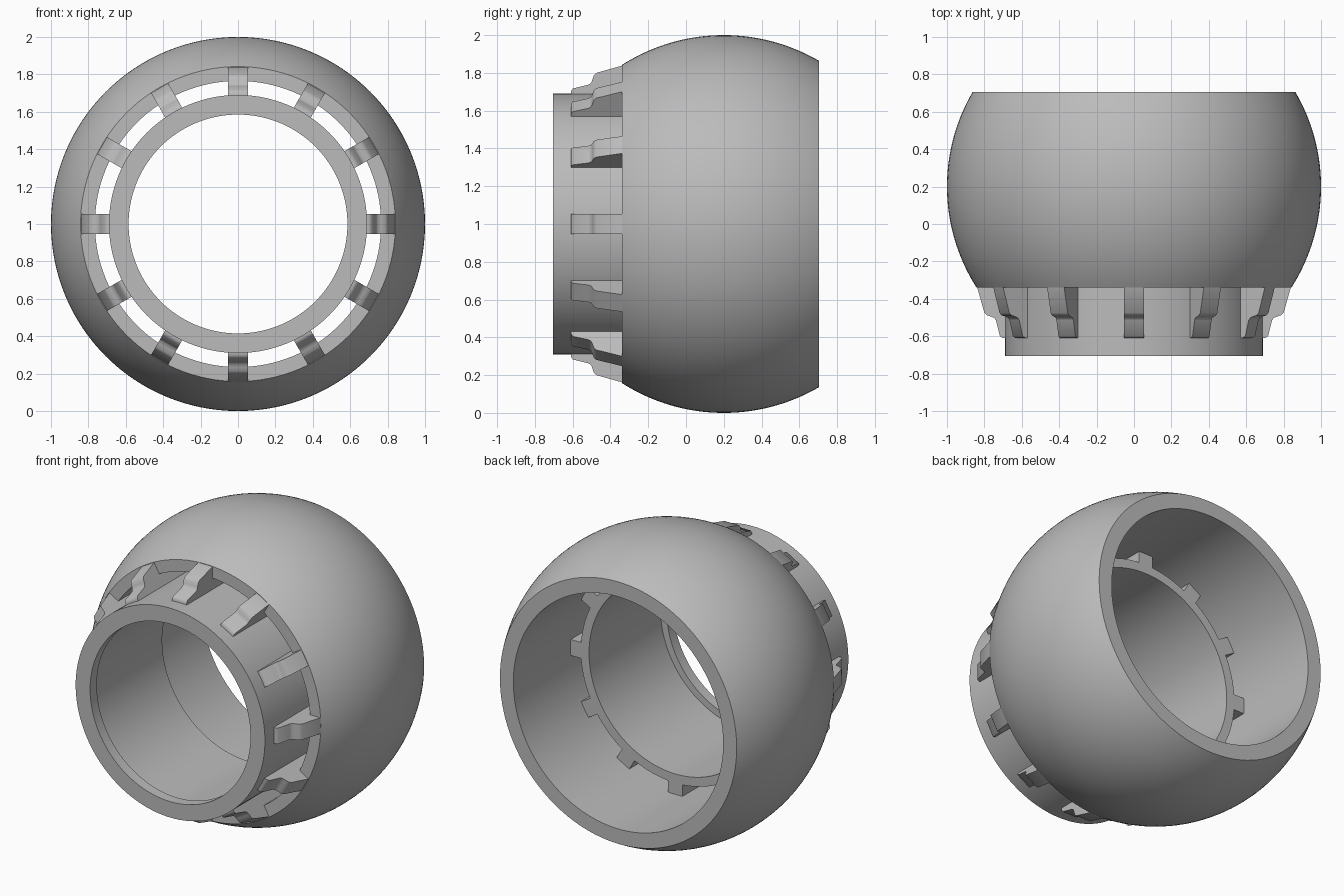
import bpy, bmesh, math
from mathutils import Matrix, Vector

if "Cube" in bpy.data.objects:
    bpy.data.objects.remove(bpy.data.objects["Cube"], do_unlink=True)

grey = bpy.data.materials.new("plain grey")
grey.use_nodes = True
GREY = (0.5, 0.5, 0.5, 1)
grey.diffuse_color = GREY
grey.node_tree.nodes["Principled BSDF"].inputs["Base Color"].default_value = GREY

CENTRE_Z = 1.0
SEGMENTS = 128


def finish(name, bm, angle):
    """Turn a bmesh into a shaded object lifted to the axis height."""
    bmesh.ops.recalc_face_normals(bm, faces=bm.faces)
    mesh = bpy.data.meshes.new(name)
    bm.to_mesh(mesh)
    bm.free()
    mesh.materials.append(grey)
    obj = bpy.data.objects.new(name, mesh)
    bpy.context.collection.objects.link(obj)
    obj.location.z = CENTRE_Z
    bpy.ops.object.select_all(action='DESELECT')
    obj.select_set(True)
    bpy.context.view_layer.objects.active = obj
    bpy.ops.object.shade_smooth_by_angle(angle=math.radians(angle))
    return obj


def lathe(name, profile):
    """Revolve a closed (radius, y) profile around the y axis."""
    bm = bmesh.new()
    rings = []
    for i in range(SEGMENTS):
        a = 2 * math.pi * i / SEGMENTS
        rings.append([bm.verts.new((r * math.sin(a), y, r * math.cos(a)))
                      for r, y in profile])
    count = len(profile)
    for i in range(SEGMENTS):
        here, there = rings[i], rings[(i + 1) % SEGMENTS]
        for j in range(count):
            k = (j + 1) % count
            bm.faces.new((here[j], here[k], there[k], there[j]))
    return finish(name, bm, 25)


# Ball shell: truncated sphere with a straight bore
BALL_Y, FRONT, BACK, BORE = 0.2, -0.34, 0.705, 0.765
steps = 40
arc = []
for i in range(steps + 1):
    t0, t1 = math.asin(FRONT - BALL_Y), math.asin(BACK - BALL_Y)
    t = t0 + (t1 - t0) * i / steps
    arc.append((math.cos(t), BALL_Y + math.sin(t)))
lathe("ball_shell", arc + [(BORE, BACK), (BORE, FRONT)])

# Inner tube with a narrower lip at its front mouth
TUBE_BACK = 0.11
lathe("inner_tube", [(0.69, -0.705), (0.69, TUBE_BACK), (0.63, TUBE_BACK),
                     (0.63, -0.635), (0.585, -0.635), (0.585, -0.705)])

# Twelve stepped ribs joining tube and shell
RIB_WIDTH = 0.105
rib_profile = [(-0.61, 0.68), (-0.61, 0.70), (-0.60, 0.717), (-0.515, 0.738),
               (-0.502, 0.747), (-0.495, 0.765), (-0.488, 0.787),
               (-0.475, 0.80), (FRONT, 0.838), (FRONT + 0.01, 0.775),
               (TUBE_BACK, 0.775), (TUBE_BACK, 0.68)]
bm = bmesh.new()
for n in range(12):
    turn = Matrix.Rotation(n * math.pi / 6, 3, 'Y')
    sides = [[bm.verts.new(turn @ Vector((x, y, r))) for y, r in rib_profile]
             for x in (-RIB_WIDTH / 2, RIB_WIDTH / 2)]
    left, right = sides
    bm.faces.new(left)
    bm.faces.new(right)
    for j in range(len(rib_profile)):
        k = (j + 1) % len(rib_profile)
        bm.faces.new((left[j], left[k], right[k], right[j]))
finish("ribs", bm, 50)
